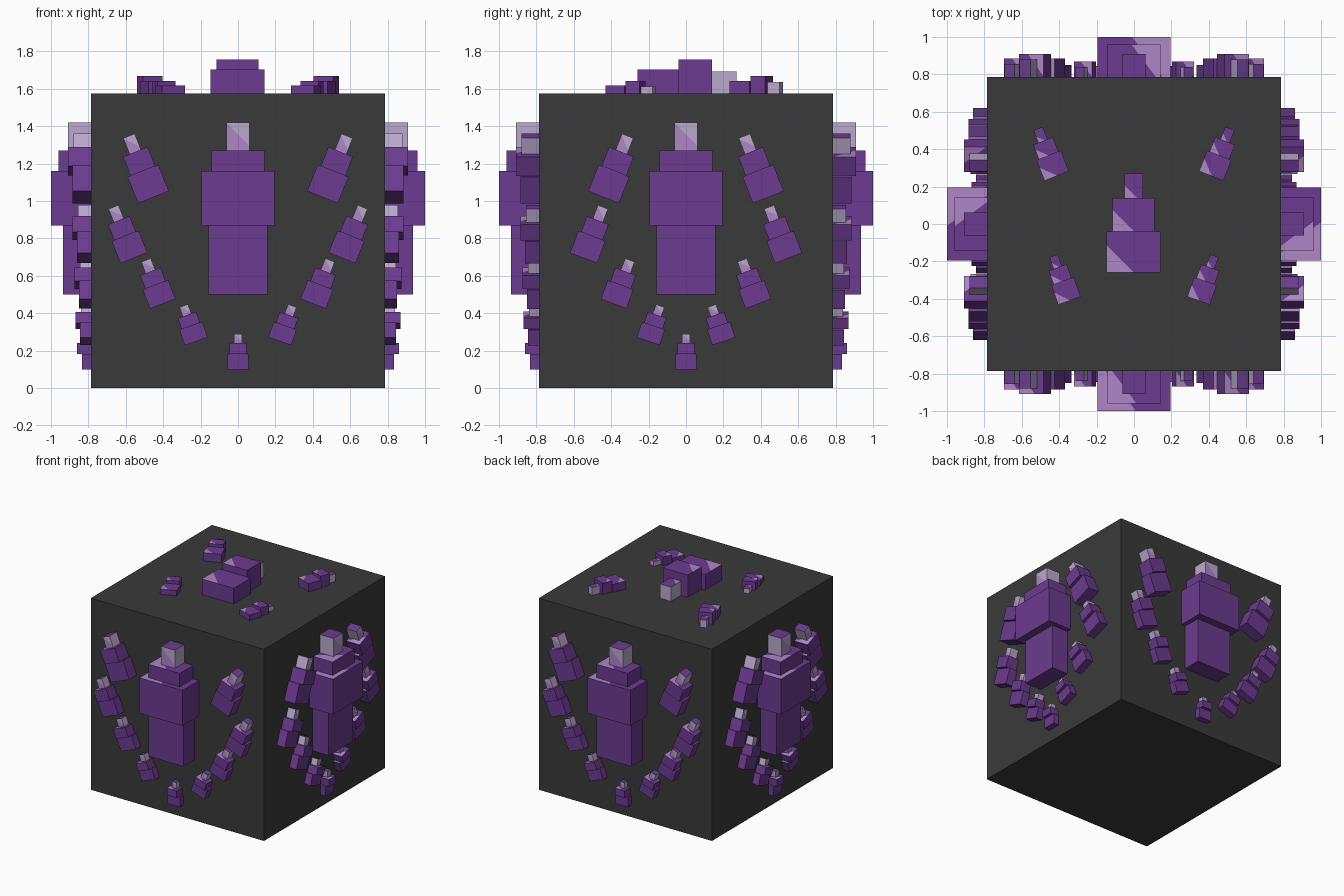
import bpy, bmesh, math
from mathutils import Matrix, Vector

if "Cube" in bpy.data.objects:
    bpy.data.objects.remove(bpy.data.objects["Cube"])

H = 0.787  # half the block size


def material(name, rgb):
    m = bpy.data.materials.new(name)
    m.diffuse_color = (*rgb, 1)
    m.use_nodes = True
    m.node_tree.nodes["Principled BSDF"].inputs["Base Color"].default_value = m.diffuse_color
    return m


CHARCOAL = material("charcoal", (0.042, 0.042, 0.042))
CRYSTAL = [material("purple", (0.150, 0.044, 0.280)),
           material("light_purple", (0.43, 0.24, 0.58)),
           material("pale_lavender", (0.50, 0.40, 0.61))]


def add_object(name, bm, mats, matrix=Matrix()):
    bm.transform(matrix)
    me = bpy.data.meshes.new(name)
    bm.to_mesh(me)
    bm.free()
    for m in mats:
        me.materials.append(m)
    ob = bpy.data.objects.new(name, me)
    bpy.context.collection.objects.link(ob)
    return ob


def paint_corner(bm, face, point, direction, index):
    """Cut one face along a line and colour the part on the direction side."""
    old = face.material_index
    n = face.normal.copy()
    mid = face.calc_center_median()
    geom = [face] + list(face.edges) + list(face.verts)
    res = bmesh.ops.bisect_plane(bm, geom=geom, plane_co=point, plane_no=direction)
    bm.normal_update()
    for f in {g for g in res["geom"] if isinstance(g, bmesh.types.BMFace)}:
        c = f.calc_center_median()
        if f.normal.dot(n) > 0.9 and abs((c - mid).dot(n)) < 1e-4:
            f.material_index = index if (c - point).dot(direction) > 0 else old


def segment(width, z0, z1, depth, tip, flat):
    """One block of a crystal; x is across, z along, -y outward."""
    bm = bmesh.new()
    back = -H + 0.03
    bmesh.ops.create_cube(bm, size=1, matrix=Matrix.Translation(
        (0, (back - depth) / 2, (z0 + z1) / 2)) @ Matrix.Diagonal((width, depth + back, z1 - z0, 1)))
    bm.normal_update()
    side = {}
    for f in bm.faces:
        n = f.normal
        key = ("x", "y", "z")[max(range(3), key=lambda i: abs(n[i]))]
        side[key + ("+" if sum(n) > 0 else "-")] = f
    if tip:  # bright flanks on the tip
        side["x+"].material_index = 2
        side["x-"].material_index = 2
        if flat:
            side["z+"].material_index = 2
    if flat:
        paint_corner(bm, side["y-"], Vector((-width * 0.22, -depth, z0 + (z1 - z0) * 0.3)),
                     Vector((-0.7, 0, -0.7)), 1)
    elif tip:
        side["y-"].material_index = 1
        paint_corner(bm, side["y-"], Vector((width * 0.1, -depth, (z0 + z1) / 2)),
                     Vector((0.7, 0, 0.7)), 2)
    else:  # light corner on the shoulder
        paint_corner(bm, side["z+"], Vector((-width * 0.18, -(depth + H) / 2, z1)),
                     Vector((-0.8, -0.6, 0)), 1)
    return bm


def crystal(name, frame, foot, end, widths, stops, depths, flat=False):
    """Stack of blocks from foot to end, narrowing to a bright tip."""
    axis = Vector((end[0] - foot[0], end[1] - foot[1]))
    place = (frame @ Matrix.Translation((foot[0], 0, foot[1]))
             @ Matrix.Rotation(math.atan2(axis.x, axis.y), 4, "Y"))
    out = bmesh.new()
    last = len(widths) - 1
    for i, w in enumerate(widths):
        part = segment(w, stops[i] * axis.length, stops[i + 1] * axis.length,
                       depths[i], i == last, flat)
        tmp = bpy.data.meshes.new("tmp")
        part.to_mesh(tmp)
        part.free()
        out.from_mesh(tmp)
        bpy.data.meshes.remove(tmp)
    add_object(name, out, CRYSTAL, place)


def small_crystal(name, frame, foot, end, width, depth, flat=False):
    crystal(name, frame, foot, end, (width, width * 0.8, width * 0.37),
            (0, 0.43, 0.74, 1), (depth - 0.025, depth, depth - 0.03), flat)


# Dark cube
bm = bmesh.new()
bmesh.ops.create_cube(bm, size=2 * H, matrix=Matrix.Translation((0, 0, H)))
add_object("stone_block", bm, [CHARCOAL])

# Small crystals on the walls: foot x, foot z, end x, end z, width, depth
FRONT = [(0.452, 1.02, 0.583, 1.348, 0.177, 0.91), (0.556, 0.695, 0.666, 0.968, 0.155, 0.885),
         (0.402, 0.45, 0.492, 0.684, 0.146, 0.875), (0.223, 0.25, 0.29, 0.44, 0.13, 0.87)]
SIDE = [(0.440, 1.02, 0.312, 1.348, 0.177, 0.91), (0.548, 0.695, 0.444, 0.968, 0.155, 0.885),
        (0.387, 0.45, 0.300, 0.684, 0.146, 0.875), (0.202, 0.25, 0.138, 0.44, 0.13, 0.87)]

# Four walls, each with a large crystal ringed by small ones
for k, wall in enumerate(("front", "right", "back", "left")):
    frame = Matrix.Rotation(k * math.pi / 2, 4, "Z")
    crystal(wall + "_large_crystal", frame, (0, 0.5), (0, 1.42),
            (0.315, 0.39, 0.285, 0.125), (0, 0.4, 0.717, 0.837, 1), (0.935, 1.0, 0.96, 0.91))
    for i, (x0, z0, x1, z1, w, d) in enumerate(SIDE if k % 2 else FRONT):
        for s in (-1, 1):
            small_crystal(f"{wall}_small_crystal_{i}_{'l' if s < 0 else 'r'}", frame,
                          (s * x0, z0), (s * x1, z1), w, d)
    small_crystal(wall + "_bottom_crystal", frame, (0, 0.10), (0, 0.29), 0.112, 0.86)

# Top cluster, lying flat and pointing backwards
top = Matrix.Translation((0, 0, H)) @ Matrix.Rotation(-math.pi / 2, 4, "X")
crystal("top_large_crystal", top, (-0.002, -0.26), (-0.002, 0.27), (0.29, 0.225, 0.1),
        (0, 0.415, 0.755, 1), (0.915, 0.97, 0.905), True)
for s, n in ((-1, "left"), (1, "right")):
    small_crystal(f"top_{n}_front_crystal", top, (s * 0.345, -0.41), (s * 0.43, -0.17), 0.128, 0.855, True)
    small_crystal(f"top_{n}_back_crystal", top, (s * 0.413, 0.257), (s * 0.513, 0.51), 0.14, 0.88, True)
